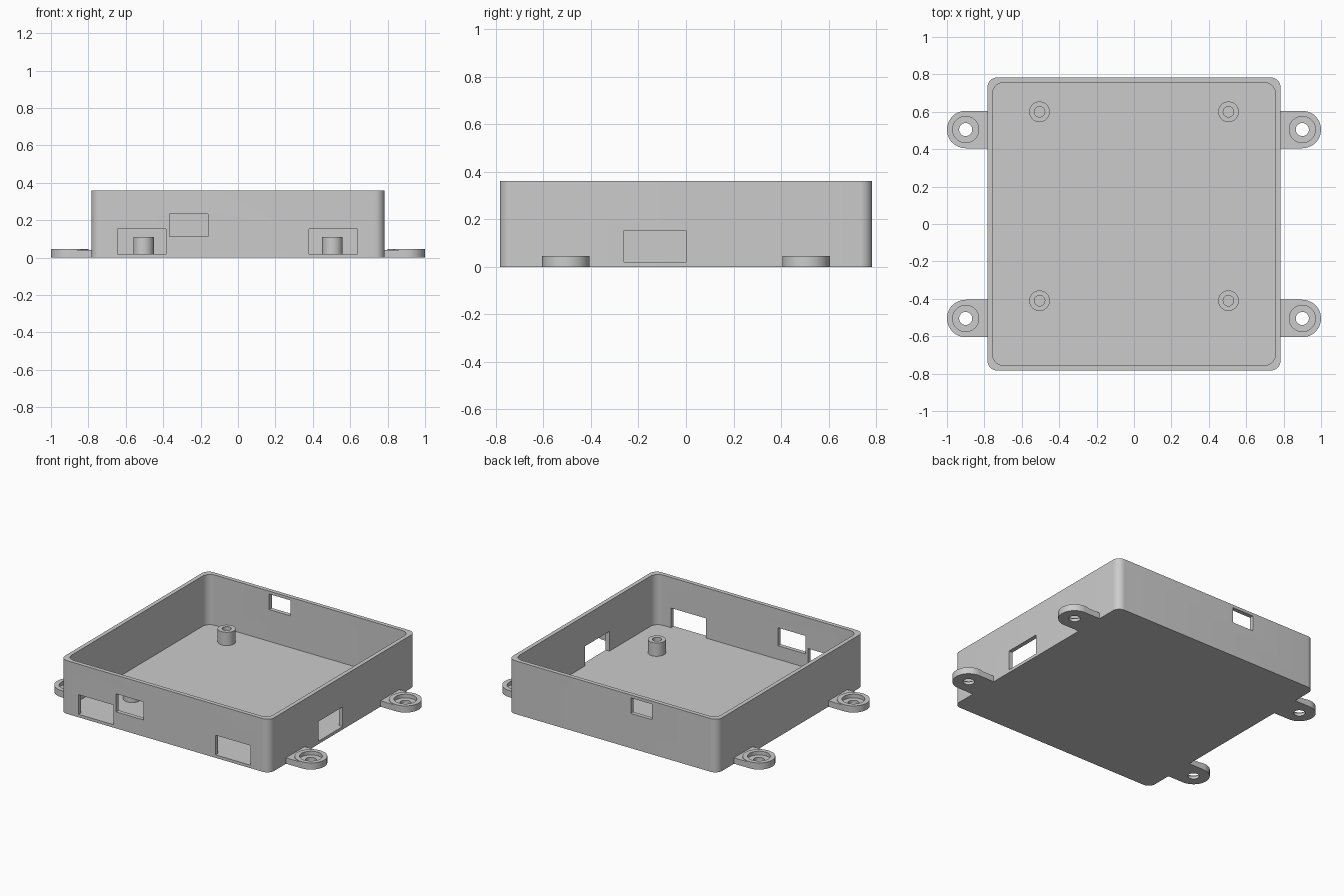
import bpy, bmesh
from math import cos, sin, pi, radians
from mathutils import Matrix

cube = bpy.data.objects.get("Cube")
if cube:
    bpy.data.objects.remove(cube, do_unlink=True)

grey = bpy.data.materials.new("plain grey")
grey.use_nodes = True
grey.diffuse_color = (0.6, 0.6, 0.6, 1)
grey.node_tree.nodes["Principled BSDF"].inputs["Base Color"].default_value = (0.6, 0.6, 0.6, 1)

FLOOR, TOP = 0.02, 0.36
HALF, WALL = 0.783, 0.028


def finish(name, bm):
    bmesh.ops.recalc_face_normals(bm, faces=bm.faces)
    mesh = bpy.data.meshes.new(name)
    bm.to_mesh(mesh)
    bm.free()
    mesh.materials.append(grey)
    obj = bpy.data.objects.new(name, mesh)
    bpy.context.collection.objects.link(obj)
    return obj


def smooth(obj):
    bpy.ops.object.select_all(action='DESELECT')
    obj.select_set(True)
    bpy.context.view_layer.objects.active = obj
    bpy.ops.object.shade_smooth_by_angle(angle=radians(30))


def arc(cx, cy, r, start, end, steps):
    angles = [radians(start + (end - start) * i / steps) for i in range(steps + 1)]
    return [(cx + r * cos(a), cy + r * sin(a)) for a in angles]


def prism(name, outline, z0, z1):
    bm = bmesh.new()
    face = bm.faces.new([bm.verts.new((x, y, z0)) for x, y in outline])
    new = bmesh.ops.extrude_face_region(bm, geom=[face], use_keep_orig=True)["geom"]
    verts = [v for v in new if isinstance(v, bmesh.types.BMVert)]
    bmesh.ops.translate(bm, verts=verts, vec=(0, 0, z1 - z0))
    return finish(name, bm)


def rounded_square(half, r):
    c = half - r
    return [p for i, (sx, sy) in enumerate([(1, 1), (-1, 1), (-1, -1), (1, -1)])
            for p in arc(c * sx, c * sy, r, 90 * i, 90 * i + 90, 10)]


def block(name, x0, x1, y0, y1, z0, z1):
    return prism(name, [(x0, y0), (x1, y0), (x1, y1), (x0, y1)], z0, z1)


def lathe(name, profile, steps=48):
    # Closed profile of (radius, height) turned about z
    bm = bmesh.new()
    verts = [bm.verts.new((r, 0, z)) for r, z in profile]
    edges = [bm.edges.new((a, b)) for a, b in zip(verts, verts[1:] + verts[:1])]
    bmesh.ops.spin(bm, geom=verts + edges, axis=(0, 0, 1), cent=(0, 0, 0),
                   angle=2 * pi, steps=steps)
    bmesh.ops.remove_doubles(bm, verts=bm.verts, dist=1e-5)
    return finish(name, bm)


def cut(obj, cutter):
    mod = obj.modifiers.new("cut", 'BOOLEAN')
    mod.operation, mod.solver, mod.object = 'DIFFERENCE', 'EXACT', cutter
    bpy.context.view_layer.objects.active = obj
    bpy.ops.object.modifier_apply(modifier=mod.name)
    bpy.data.objects.remove(cutter, do_unlink=True)


# Open tray with rounded corners
tray = prism("tray", rounded_square(HALF, 0.05), 0, TOP)
cut(tray, prism("tray_cavity", rounded_square(HALF - WALL, 0.055), FLOOR, TOP + 0.1))

# Port openings: three in the front, one on the +x side, one high in the back
IN, OUT = HALF - 0.06, HALF + 0.1
ports = [
    (-0.645, -0.385, -OUT, -IN, FLOOR, 0.153),
    (-0.365, -0.16, -OUT, -IN, 0.112, 0.234),
    (0.38, 0.64, -OUT, -IN, FLOOR, 0.153),
    (IN, OUT, -0.26, 0.0, FLOOR, 0.153),
    (-0.295, -0.135, IN, OUT, 0.235, 0.34),
]
for port in ports:
    cut(tray, block("port_cutter", *port))
smooth(tray)

# Hollow standoffs on the floor
for side, x in (("left", 0.505), ("right", -0.505)):
    for end, y in (("front", -0.41), ("back", 0.6)):
        post = lathe(f"{end}_{side}_standoff",
                     [(0.028, 0.01), (0.055, 0.01), (0.055, 0.11), (0.028, 0.11)])
        post.location = (x, y, 0)
        smooth(post)

# Mounting ears: counterbored ring joined to the tray by a short arm
for side, sx in (("left", 1), ("right", -1)):
    for end, sy in (("front", -1), ("back", 1)):
        place = Matrix.Translation((0.9 * sx, 0.505 * sy, 0))
        if sx < 0:
            place = place @ Matrix.Rotation(pi, 4, 'Z')
        ring = lathe(f"{end}_{side}_ear_ring",
                     [(0.035, 0), (0.1, 0), (0.1, 0.045), (0.07, 0.045),
                      (0.07, 0.02), (0.035, 0.02)])
        arm = prism(f"{end}_{side}_ear_arm",
                    [(-0.13, 0.1), (-0.13, -0.1), (0, -0.1)]
                    + arc(0, 0, 0.09, 270, 90, 20) + [(0, 0.1)], 0, 0.04)
        for part in (ring, arm):
            part.matrix_world = place
            smooth(part)
